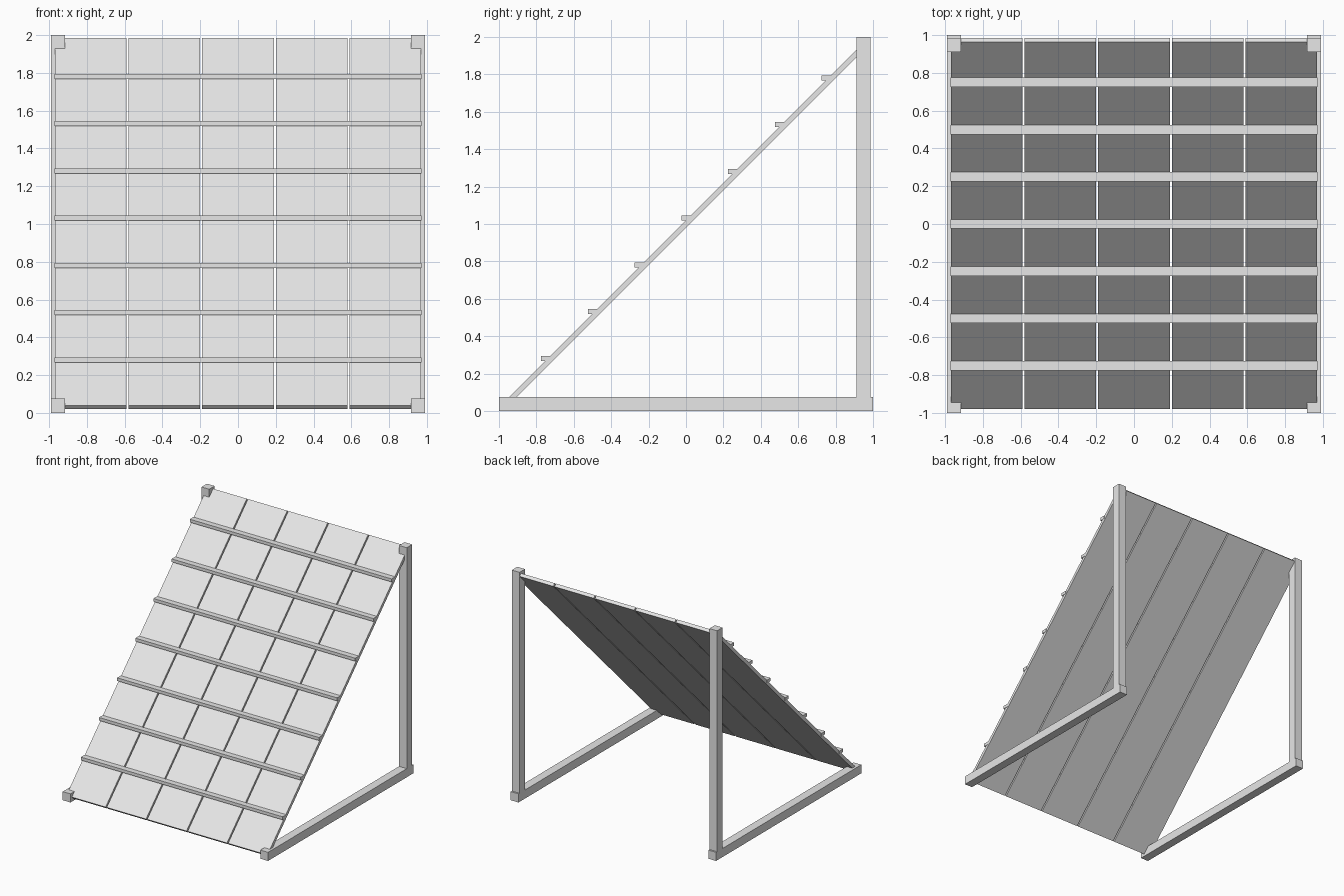
import bpy
from math import radians

cube = bpy.data.objects.get("Cube")
if cube:
    bpy.data.objects.remove(cube, do_unlink=True)

# One plain material for the whole structure
grey = bpy.data.materials.new("light_grey")
grey.use_nodes = True
colour = (0.8, 0.8, 0.8, 1)
grey.diffuse_color = colour
grey.node_tree.nodes["Principled BSDF"].inputs["Base Color"].default_value = colour


def box(name, centre, size, tilt=0):
    """Box with given full size, tilted about the x axis."""
    bpy.ops.mesh.primitive_cube_add(size=1, location=centre)
    obj = bpy.context.object
    obj.name = name
    obj.scale = size
    bpy.ops.object.transform_apply(location=False, rotation=False, scale=True)
    obj.rotation_euler.x = radians(tilt)
    obj.data.materials.append(grey)
    return obj


BEAM = 0.075          # thickness of posts and rails
BEAM_X = 0.99 - BEAM / 2

# Ground rails and rear posts on both sides
for side, sx in (("left", 1), ("right", -1)):
    box(side + "_ground_rail", (sx * BEAM_X, 0, BEAM / 2), (BEAM, 2, BEAM))
    box(side + "_rear_post", (sx * BEAM_X, 0.948, 1), (BEAM, BEAM, 2))

# Five long planks forming the sloping deck
PITCH = 0.39
for i in range(5):
    box(f"deck_plank_{i + 1}", ((i - 2) * PITCH, 0.002, 1.002),
        (PITCH - 0.011, 2.75, 0.028), tilt=45)

# Level foothold slats across the deck
for i in range(7):
    y = (i - 3) * 0.25
    box(f"foothold_slat_{i + 1}", (0, y, y + 1.031), (1.945, 0.05, 0.027))
